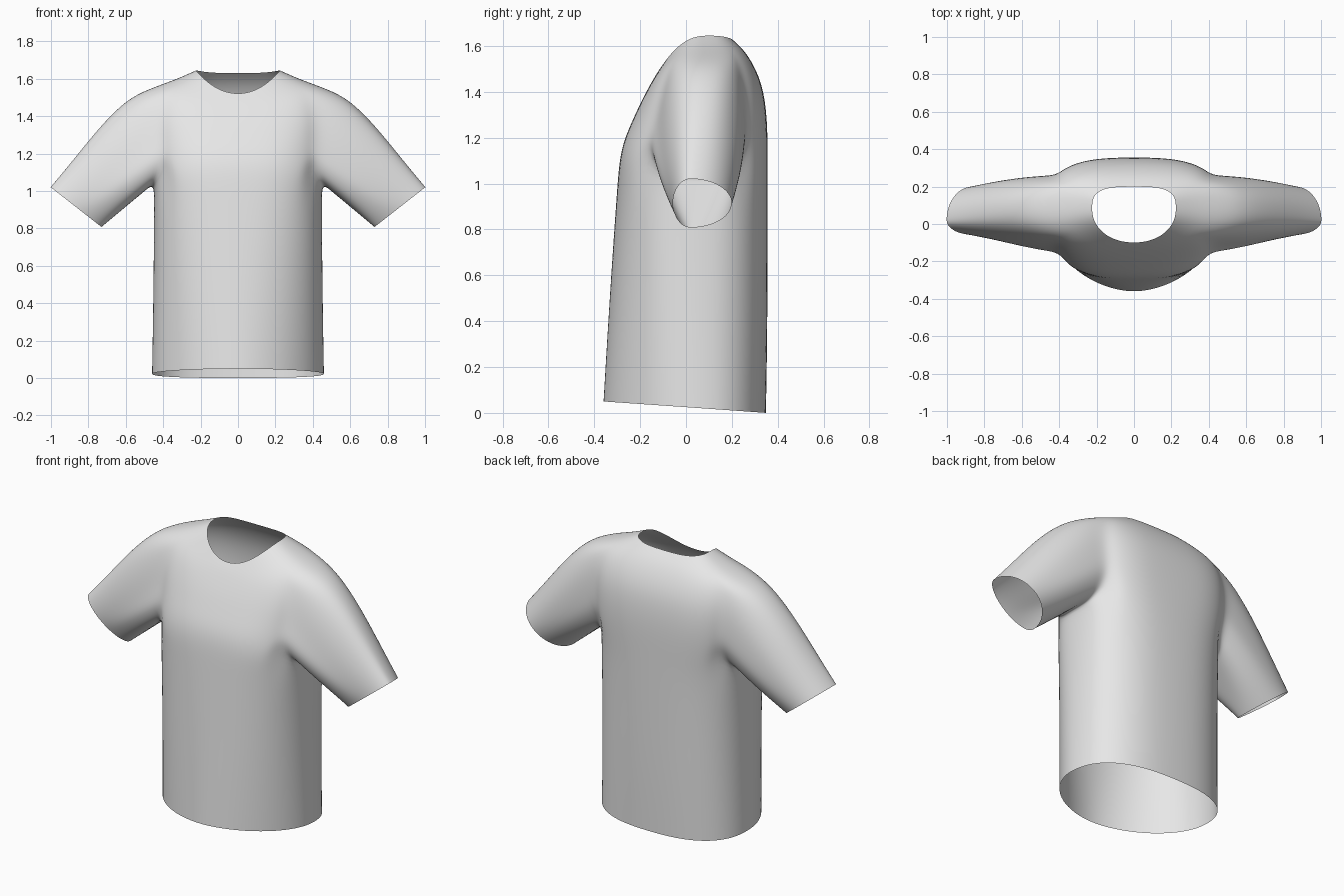
import bpy, bmesh, math
from mathutils import Vector

if "Cube" in bpy.data.objects:
    bpy.data.objects.remove(bpy.data.objects["Cube"])

N = 32          # points round the body
LOW, HIGH = 4, 8    # body rings that bound the armholes
HALF = 3        # armhole half width in columns

# Body rings: side x, side z, centre y, front y, front z, front roundness, back y, back z, back roundness
RINGS = [
    (.462, .023, .03, -.362, .05, 1.08, .350, .00, .80),
    (.456, .35, .03, -.343, .37, 1.0, .356, .33, .80),
    (.452, .70, .03, -.320, .72, .90, .357, .68, .78),
    (.450, .95, .04, -.302, .97, .78, .357, .95, .75),
    (.452, 1.04, .05, -.292, 1.10, .70, .357, 1.08, .70),
    (.462, 1.15, .06, -.272, 1.19, .70, .357, 1.20, .66),
    (.470, 1.28, .07, -.232, 1.28, .70, .352, 1.31, .64),
    (.475, 1.43, .075, -.195, 1.36, .74, .336, 1.42, .66),
    (.440, 1.56, .08, -.157, 1.43, .80, .300, 1.51, .72),
    (.330, 1.598, .08, -.125, 1.485, .88, .252, 1.585, .70),
    (.225, 1.645, .08, -.100, 1.52, .95, .200, 1.63, .62),
]


def power(v, p):
    return math.copysign(abs(v) ** p, v)


def ring_point(i, j):
    sx, sz, yc, fy, fz, fp, by, bz, bp = RINGS[i]
    a = 2 * math.pi * j / N
    c, s = math.cos(a), math.sin(a)
    y, z, p = (by, bz, bp) if s > 0 else (fy, fz, fp)
    w = abs(s) ** p
    rise = w if i < LOW else s * s      # straight hem below, curved yoke above
    return (sx * power(c, p), yc + (y - yc) * w, sz + (z - sz) * rise)


bm = bmesh.new()

# Body, leaving out the armhole faces
body = [[bm.verts.new(ring_point(i, j)) for j in range(N)] for i in range(len(RINGS))]
for i in range(len(RINGS) - 1):
    for j in range(N):
        side = min((j + .5) % (N // 2), N // 2 - (j + .5) % (N // 2))
        if LOW <= i < HIGH and side < HALF:
            continue
        k = (j + 1) % N
        bm.faces.new((body[i][j], body[i][k], body[i + 1][k], body[i + 1][j]))


def column(s, o):
    return (o if s > 0 else N // 2 - o) % N


# Round off the lower corners of the armholes
for s in (1, -1):
    for o, up, pull in ((3, .075, .13), (2, .03, .06), (4, .025, 0)):
        for d in (o, -o):
            v = body[LOW][column(s, d)]
            v.co.z += up
            v.co.y += (.06 - v.co.y) * pull
    for d in (3, -3):
        body[LOW + 1][column(s, d)].co.z += .035


def cuff_point(s, a):
    # tilted cuff opening, deeper towards the back
    u, v = math.cos(a), math.sin(a)
    y = .02 + (.182 if v > 0 else .078) * v
    return Vector((s * (.866 + .138 * u), y, .914 + .108 * u))


# Sleeves grown out of the armhole loops
STEPS = 6
for s in (1, -1):
    cells = [(HIGH, o) for o in range(0, HALF)]
    cells += [(i, HALF) for i in range(HIGH, LOW, -1)]
    cells += [(LOW, o) for o in range(HALF, -HALF, -1)]
    cells += [(i, -HALF) for i in range(LOW, HIGH)]
    cells += [(HIGH, o) for o in range(-HALF, 0)]
    loop = [body[i][column(s, o)] for i, o in cells]
    start = [v.co.copy() for v in loop]
    n = len(loop)
    for step in range(1, STEPS + 1):
        t = step / STEPS
        new = []
        for k in range(n):
            a = 2 * math.pi * k / n
            p = start[k].lerp(cuff_point(s, a), t)
            # rounded shoulder cap and fuller sides
            lift = max(0, math.cos(a)) * .07 * math.sin(math.pi * t ** .7) * (1 - t * .5)
            p += Vector((s * .6, 0, .8)) * lift
            p.y += .012 * math.sin(a) * math.sin(math.pi * t)
            new.append(bm.verts.new(p))
        for k in range(n):
            m = (k + 1) % n
            bm.faces.new((loop[k], loop[m], new[m], new[k]))
        loop = new

bmesh.ops.delete(bm, geom=[v for v in bm.verts if not v.link_faces], context='VERTS')
bmesh.ops.recalc_face_normals(bm, faces=bm.faces)
for f in bm.faces:
    f.smooth = True

mesh = bpy.data.meshes.new("shirt")
bm.to_mesh(mesh)
bm.free()
shirt = bpy.data.objects.new("shirt", mesh)
bpy.context.collection.objects.link(shirt)

# Plain cloth colour
cloth = bpy.data.materials.new("light grey cloth")
cloth.diffuse_color = (.8, .8, .8, 1)
cloth.use_nodes = True
cloth.node_tree.nodes["Principled BSDF"].inputs["Base Color"].default_value = cloth.diffuse_color
mesh.materials.append(cloth)

# Smooth fabric
sub = shirt.modifiers.new("smooth fabric", 'SUBSURF')
sub.levels = sub.render_levels = 2
